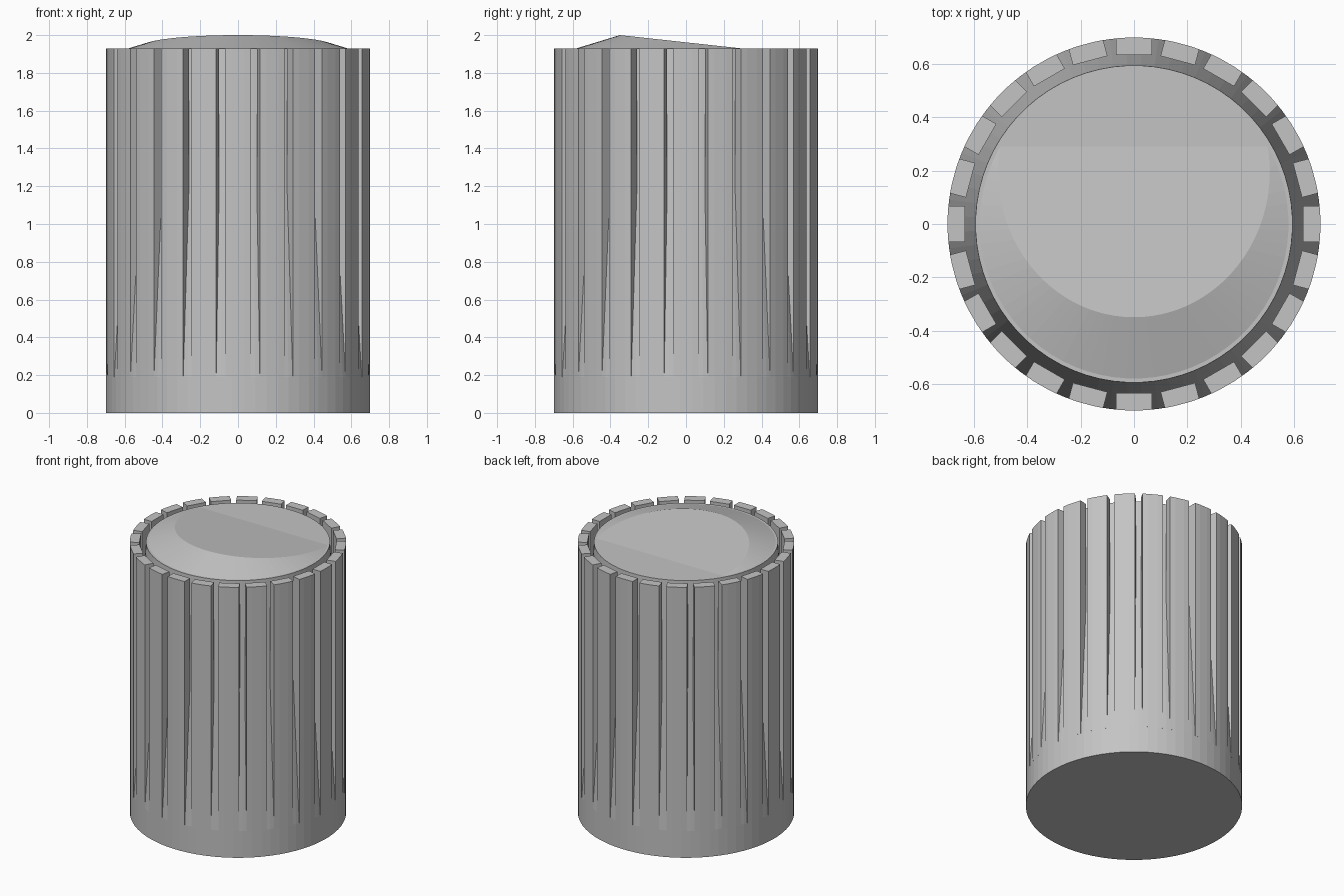
import bpy, bmesh, math
from mathutils import Matrix, Vector

cube = bpy.data.objects.get("Cube")
if cube:
    bpy.data.objects.remove(cube, do_unlink=True)

RADIUS, TOP, SKIRT = 0.70, 1.93, 0.19
SIDES, RIBS = 72, 24
STEP = 2 * math.pi / SIDES

grey = bpy.data.materials.new("plain grey")
grey.use_nodes = True
grey.diffuse_color = (0.55, 0.55, 0.55, 1)
grey.node_tree.nodes["Principled BSDF"].inputs["Base Color"].default_value = grey.diffuse_color


def finish(name, bm):
    bmesh.ops.recalc_face_normals(bm, faces=bm.faces[:])
    mesh = bpy.data.meshes.new(name)
    bm.to_mesh(mesh)
    bm.free()
    mesh.materials.append(grey)
    obj = bpy.data.objects.new(name, mesh)
    bpy.context.collection.objects.link(obj)
    return obj


def lathe(profile):
    """Turn an (r, z) profile about z, with a facet centred on each axis."""
    bm = bmesh.new()
    start = Matrix.Rotation(STEP / 2, 4, 'Z')
    verts = [bm.verts.new(start @ Vector((r, 0, z))) for r, z in profile]
    edges = [bm.edges.new(pair) for pair in zip(verts, verts[1:])]
    bmesh.ops.spin(bm, geom=verts + edges, axis=(0, 0, 1), cent=(0, 0, 0),
                   angle=2 * math.pi, steps=SIDES)
    bmesh.ops.remove_doubles(bm, verts=bm.verts[:], dist=0.0001)
    return bm


# Body: straight skirt, then a gently tapered core
finish("knob_body", lathe([(0, 0), (RADIUS, 0), (RADIUS, SKIRT), (0.595, TOP), (0, TOP)]))

# Grip ribs: upright bars with a curved outer face and parallel sides
half, inner = 0.067, 0.635
edge = math.asin(half / RADIUS)
outline = [(inner, -half)]
outline += [(RADIUS * math.cos(a), RADIUS * math.sin(a))
            for a in (-edge, -STEP / 2, STEP / 2, edge)]
outline += [(inner, half)]
bm = bmesh.new()
for i in range(RIBS):
    turn = Matrix.Rotation(2 * math.pi * i / RIBS, 4, 'Z')
    base = bm.faces.new([bm.verts.new(turn @ Vector((x, y, SKIRT))) for x, y in outline])
    grown = bmesh.ops.extrude_face_region(bm, geom=[base], use_keep_orig=True)
    top_verts = [v for v in grown["geom"] if isinstance(v, bmesh.types.BMVert)]
    bmesh.ops.translate(bm, verts=top_verts, vec=(0, 0, TOP - SKIRT))
finish("grip_ribs", bm)

# Cap: shallow cone sliced by a sloping plane, leaving a crest near the front
crest_y, hinge_y, rim = -0.35, 0.29, 0.58
slope = (2.0 - TOP) / (rim + crest_y)
bm = lathe([(rim, TOP - 0.01), (rim, TOP), (0, TOP + slope * rim)])
normal = Vector((0, 2.0 - TOP, hinge_y - crest_y)).normalized()
cut = bmesh.ops.bisect_plane(bm, geom=bm.verts[:] + bm.edges[:] + bm.faces[:],
                             plane_co=(0, hinge_y, TOP), plane_no=normal,
                             clear_outer=True)
rim_edges = [e for e in cut["geom_cut"] if isinstance(e, bmesh.types.BMEdge)]
bmesh.ops.contextual_create(bm, geom=rim_edges)
# Flat rear of the cap lies on the body top, so drop anything left below it
finish("sloped_cap", bm)
